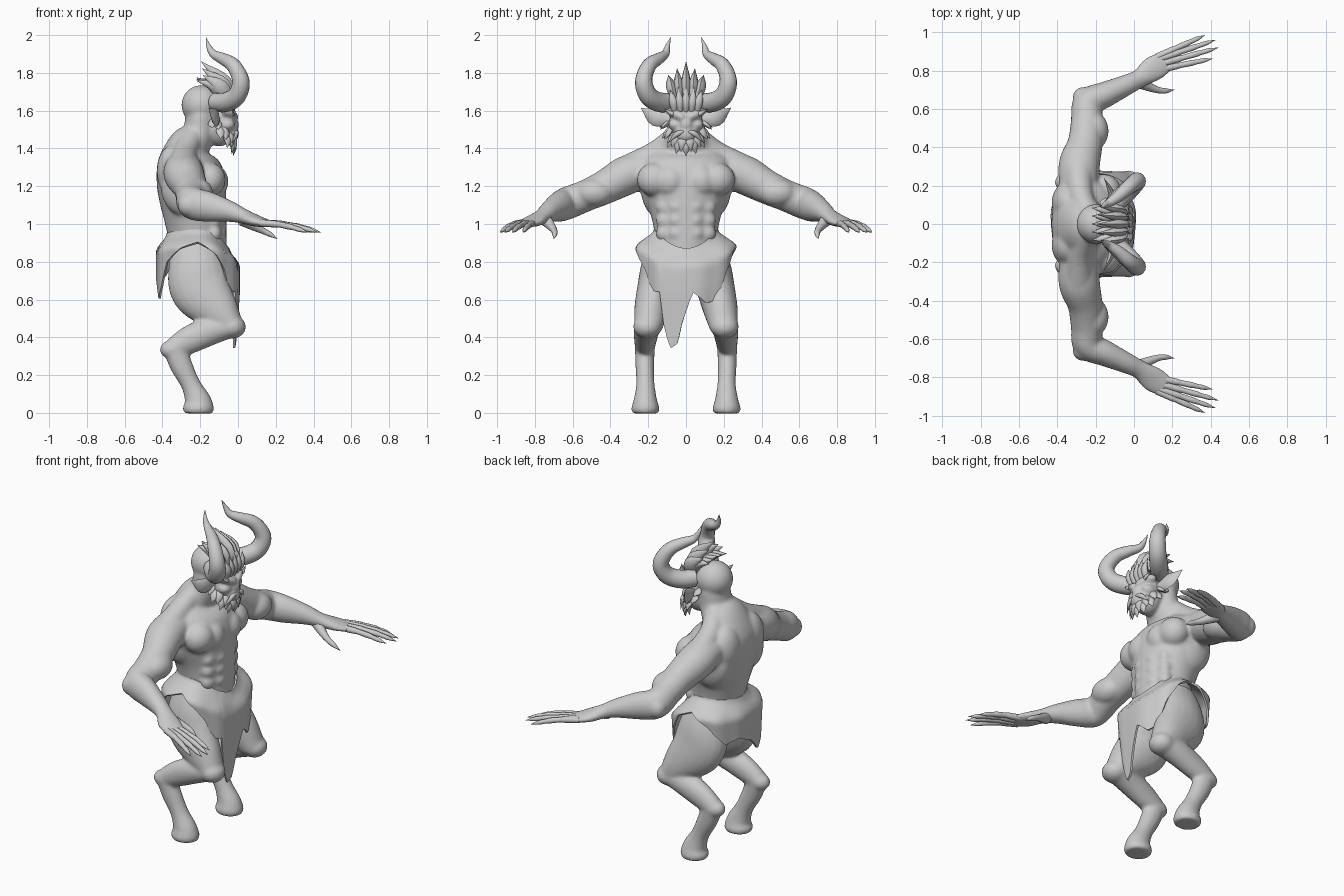
import bpy, bmesh, math
from mathutils import Vector, Matrix

cube = bpy.data.objects.get("Cube")
if cube:
    bpy.data.objects.remove(cube, do_unlink=True)

clay = bpy.data.materials.new("grey_clay")
clay.use_nodes = True
GREY = (0.6, 0.6, 0.6, 1)
clay.diffuse_color = GREY
clay.node_tree.nodes["Principled BSDF"].inputs["Base Color"].default_value = GREY
X, Y, Z = Vector((1, 0, 0)), Vector((0, 1, 0)), Vector((0, 0, 1))


def smooth_path(pts, steps):
    """Catmull-Rom through points that carry position and two radii."""
    p = [Vector(q) for q in pts]
    p = [p[0] * 2 - p[1]] + p + [p[-1] * 2 - p[-2]]
    out = []
    for a, b, c, d in zip(p, p[1:], p[2:], p[3:]):
        for k in range(steps):
            t = k / steps
            out.append((b * 2 + (c - a) * t + (a * 2 - b * 5 + c * 4 - d) * t * t
                        + (b * 3 - a - c * 3 + d) * t ** 3) / 2)
    return out + [p[-2]]


def tube(bm, pts, ref=Y, side=1, sides=20, steps=5):
    """Tapered elliptical tube; each point is x, y, z, radius along ref, other radius."""
    path = smooth_path([(q[0], q[1] * side, q[2], q[3], q[-1]) for q in pts], steps)
    centres = [Vector(q[:3]) for q in path]
    rings = []
    for i, q in enumerate(path):
        tan = (centres[min(i + 1, len(path) - 1)] - centres[max(i - 1, 0)]).normalized()
        u = (ref - tan * ref.dot(tan)).normalized()
        v = tan.cross(u)
        ring = []
        for k in range(sides):
            a = math.tau * k / sides
            ring.append(bm.verts.new(centres[i] + u * max(q[3], 0.0008) * math.cos(a)
                                     + v * max(q[4], 0.0008) * math.sin(a)))
        rings.append(ring)
    for lo, hi in zip(rings, rings[1:]):
        for k in range(sides):
            n = (k + 1) % sides
            bm.faces.new((lo[k], lo[n], hi[n], hi[k]))
    bm.faces.new(rings[0][::-1])
    bm.faces.new(rings[-1])


def blob(bm, centre, radii, side=1):
    c = Vector((centre[0], centre[1] * side, centre[2]))
    bmesh.ops.create_uvsphere(bm, u_segments=24, v_segments=16, radius=1,
                              matrix=Matrix.Translation(c) @ Matrix.Diagonal((*radii, 1)))


def leaf(bm, root, mid, tip, width, thick, ref, side=1):
    """Flat pointed tuft."""
    tube(bm, [(*root, width * 0.6, thick), (*mid, width, thick), (*tip, 0, 0)],
         ref, side, sides=8, steps=4)


def finish(name, bm, modifiers=()):
    bmesh.ops.recalc_face_normals(bm, faces=bm.faces)
    mesh = bpy.data.meshes.new(name)
    bm.to_mesh(mesh)
    bm.free()
    mesh.materials.append(clay)
    obj = bpy.data.objects.new(name, mesh)
    bpy.context.collection.objects.link(obj)
    bpy.ops.object.select_all(action='DESELECT')
    obj.select_set(True)
    bpy.context.view_layer.objects.active = obj
    for kind, settings in modifiers:
        mod = obj.modifiers.new(kind.title(), kind)
        for key, value in settings.items():
            setattr(mod, key, value)
        bpy.ops.object.modifier_apply(modifier=mod.name)
    bpy.ops.object.shade_smooth_by_angle(angle=math.radians(50))


# Body: overlapping muscle volumes fused into one skin
body = bmesh.new()
tube(body, [(-.21, 0, .78, .15, .15), (-.215, 0, .93, .165, .155), (-.225, 0, 1.03, .182, .165),
            (-.238, 0, 1.13, .218, .177), (-.25, 0, 1.23, .25, .182), (-.265, 0, 1.33, .24, .162),
            (-.255, 0, 1.41, .16, .118), (-.21, 0, 1.48, .108, .088), (-.195, 0, 1.58, .1, .08)],
     sides=32)
blob(body, (-.195, 0, 1.63), (.105, .105, .105))   # skull
blob(body, (-.1, 0, 1.53), (.09, .09, .12))        # face
blob(body, (-.045, 0, 1.475), (.05, .06, .05))     # muzzle
blob(body, (-.015, 0, 1.525), (.022, .03, .028))   # nose
for s in (1, -1):
    blob(body, (-.135, .08, 1.225), (.085, .085, .092), s)  # inner chest
    blob(body, (-.15, .165, 1.235), (.085, .095, .09), s)   # outer chest
    blob(body, (-.345, .11, 1.28), (.085, .11, .14), s)     # shoulder blade
    blob(body, (-.28, .155, 1.2), (.13, .085, .16), s)      # flank
    for z in (1.09, 1.02, .95):
        blob(body, (-.09, .047, z), (.03, .045, .038), s)   # stomach
        blob(body, (-.13, .11, z), (.045, .05, .05), s)     # side of the stomach
    tube(body, [(-.24, .05, 1.465, .06), (-.28, .16, 1.375, .065), (-.29, .3, 1.29, .08)], Z, s)
    # arm down to palm
    tube(body, [(-.29, .19, 1.3, .09, .1), (-.285, .31, 1.26, .104, .108),
                (-.255, .42, 1.2, .092, .092), (-.245, .53, 1.15, .084, .085),
                (-.24, .63, 1.11, .087, .078), (-.15, .675, 1.09, .08, .068),
                (-.04, .725, 1.065, .056, .055), (.03, .76, 1.04, .04, .05),
                (.1, .81, 1.015, .03, .068), (.17, .85, 1.0, .017, .058)], Z, s)
    blob(body, (-.21, .485, 1.165), (.078, .1, .075), s)    # biceps
    blob(body, (-.265, .66, 1.1), (.056, .055, .06), s)     # elbow
    # thigh, shank, raised heel and foot
    tube(body, [(-.22, .09, .88, .1, .13), (-.215, .13, .76, .11, .155), (-.195, .16, .65, .1, .16),
                (-.105, .185, .54, .09, .115), (-.035, .2, .455, .075, .07)], Y, s)
    blob(body, (-.03, .205, .455), (.072, .075, .062), s)   # knee
    tube(body, [(-.03, .2, .46, .07, .06), (-.14, .21, .435, .068, .075),
                (-.25, .215, .39, .06, .075), (-.34, .218, .34, .052, .06)], Y, s)
    blob(body, (-.345, .218, .335), (.07, .053, .052), s)   # hock
    tube(body, [(-.335, .218, .34, .053, .062), (-.3, .218, .25, .05, .06),
                (-.25, .215, .15, .049, .052), (-.215, .215, .07, .062, .07),
                (-.21, .215, .025, .075, .084), (-.21, .215, -.003, .068, .074)], Y, s)
    # face details
    tube(body, [(-.08, .095, 1.6, .02), (-.035, .06, 1.585, .024), (-.01, .01, 1.56, .018)], Z, s)
    blob(body, (-.06, .06, 1.525), (.045, .035, .03), s)    # cheek
finish("body", body, [("REMESH", dict(mode='VOXEL', voxel_size=.009)),
                      ("SMOOTH", dict(factor=.5, iterations=12))])

# Paired parts: horn, ear, fingers
for s, label in ((1, "left"), (-1, "right")):
    horn = bmesh.new()
    tube(horn, [(-.12, .08, 1.645, .05), (-.065, .14, 1.645, .052), (-.01, .195, 1.675, .05),
                (.015, .222, 1.735, .047), (.005, .218, 1.79, .043), (-.03, .19, 1.845, .038),
                (-.08, .145, 1.875, .031), (-.13, .11, 1.9, .022), (-.155, .098, 1.94, .013),
                (-.17, .08, 1.99, 0)], X, s, sides=16, steps=6)
    finish(label + "_horn", horn)

    ear = bmesh.new()
    leaf(ear, (-.11, .08, 1.55), (-.12, .165, 1.565), (-.155, .238, 1.615), .045, .016, Z, s)
    finish(label + "_ear", ear)

    fingers = bmesh.new()
    for root, tip in [((.12, .872), (.37, .985)), ((.13, .86), (.425, .96)),
                      ((.14, .835), (.44, .92)), ((.13, .805), (.41, .863))]:
        a, b = Vector((*root, 1.005)), Vector((*tip, .955))
        joints = []
        for t, r in ((0, .019), (.3, .018), (.4, .015), (.6, .016), (.7, .013), (.84, .012), (1, 0)):
            joints.append((*(a.lerp(b, t) + Z * .012 * math.sin(math.pi * t)), r))
        tube(fingers, joints, Z, s, sides=10, steps=3)
    tube(fingers, [(.02, .745, 1.025, .035), (.08, .715, .99, .024), (.13, .698, .965, .017),
                   (.17, .695, .945, .013), (.21, .7, .92, 0)], Z, s, sides=10)
    finish(label + "_fingers", fingers)

# Crest of broad overlapping tufts, swept up and back
crest = bmesh.new()
for i in range(-2, 3):
    n = abs(i)
    leaf(crest, (-.07, .028 * i, 1.65), (-.075 - .01 * n, .04 * i, 1.75 - .012 * n),
         (-.195 + .005 * n, .047 * i, 1.86 - .036 * n), .026, .042, Y)
    leaf(crest, (-.1, .03 * i, 1.69), (-.14, .036 * i, 1.735),
         (-.22, .042 * i, 1.775 - .008 * n), .026, .026, Y)
    leaf(crest, (-.04, .03 * i, 1.59), (-.02, .034 * i, 1.65),
         (-.03, .042 * i, 1.74 - .015 * n), .022, .016, Y)
finish("head_crest", crest)

# Beard: two rows of tufts sloping from the ears to the chin, and whiskers
beard = bmesh.new()
for row in (0, 1):
    for i in range(-4, 5):
        a = math.radians(i * 22 + row * 11)
        c, w = math.cos(a), math.sin(a)
        root = Vector((-.14 + .1 * c, .085 * w, 1.55 - .09 * c + .02 * row))
        out = Vector((.015 * c + .01 * row, .055 * w, -.035 - .065 * c))
        leaf(beard, root, root + out * .5 + X * .012 * c, root + out, .024, .014,
             Vector((-w, c, .2)))
for s in (1, -1):
    leaf(beard, (-.01, .012, 1.49), (-.01, .05, 1.475), (-.03, .095, 1.43), .014, .012, Z, s)
    leaf(beard, (-.05, .05, 1.575), (-.02, .075, 1.585), (-.03, .115, 1.61), .012, .01, Z, s)
finish("beard", beard)

# Torn loincloth: flared skirt whose hem height follows the angle around the hips
HEM = [(-180, .70), (-160, .60), (-148, .66), (-135, .80), (-110, .87), (-90, .90), (-70, .84),
       (-55, .76), (-45, .65), (-29, .64), (-27, .47), (-24, .41), (-19, .34), (-8, .37), (5, .64),
       (22, .58), (40, .60), (52, .75), (70, .86), (90, .90), (115, .83), (140, .72), (165, .74),
       (180, .70)]


def hem_height(deg):
    for (a, za), (b, zb) in zip(HEM, HEM[1:]):
        if a <= deg <= b:
            return za + (zb - za) * (deg - a) / (b - a)


cloth = bmesh.new()
columns = []
for deg in range(-180, 180, 3):
    a = math.radians(deg)
    c, w = math.cos(a), math.sin(a)
    top = .97 - (.1 if c > 0 else .02) * c * c
    column = []
    for k in range(13):
        z = top + (hem_height(deg) - top) * k / 12
        f = min((top - z) / .1, 1)
        f = f * f * (3 - 2 * f)
        ex, ey = (math.copysign(abs(v) ** (1 - .2 * f), v) for v in (c, w))
        fold = 1 + .015 * f * math.sin(9 * a)
        rx = (.16 + .055 * f - .05 * max(0, .65 - z)) * fold
        ry = (.165 + .1 * f - .12 * max(0, .87 - z)) * fold
        column.append(cloth.verts.new((-.212 + rx * ex, ry * ey, z)))
    columns.append(column)
for i, left in enumerate(columns):
    right = columns[(i + 1) % len(columns)]
    for k in range(12):
        cloth.faces.new((left[k], left[k + 1], right[k + 1], right[k]))
finish("loincloth", cloth, [("SOLIDIFY", dict(thickness=.012, offset=0))])
